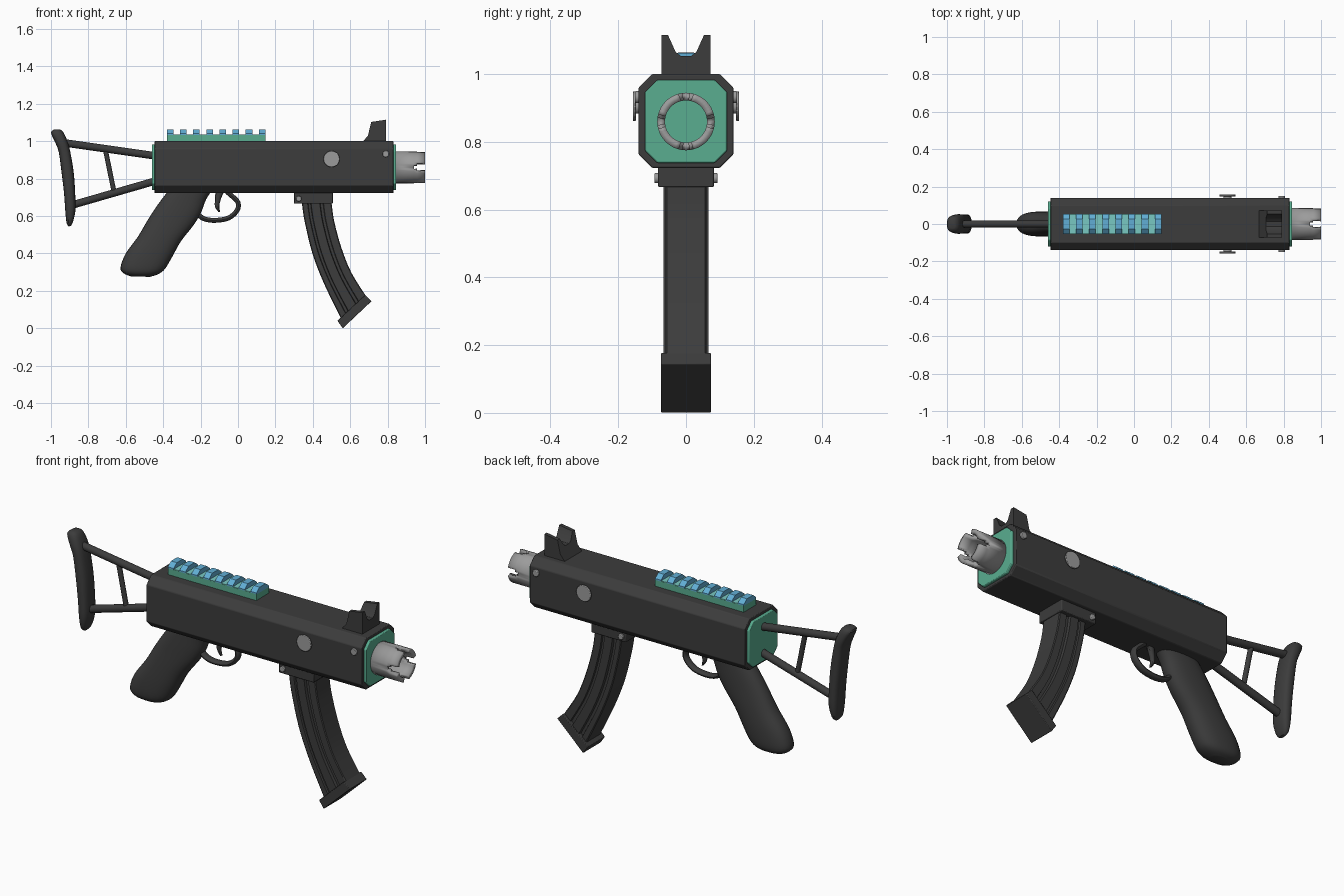
import bpy, bmesh, math
from mathutils import Vector

if "Cube" in bpy.data.objects:
    bpy.data.objects.remove(bpy.data.objects["Cube"])


def material(name, rgb):
    m = bpy.data.materials.new(name)
    m.diffuse_color = (*rgb, 1)
    m.use_nodes = True
    m.node_tree.nodes["Principled BSDF"].inputs["Base Color"].default_value = m.diffuse_color
    return m


DARK = material("dark grey", (0.045, 0.045, 0.045))
GREEN = material("green", (0.10, 0.42, 0.28))
BLUE = material("blue", (0.12, 0.42, 0.66))
TEAL = material("light teal", (0.19, 0.58, 0.54))
STEEL = material("steel grey", (0.33, 0.33, 0.33))


def build(name, verts, faces, mat, bevel=0):
    me = bpy.data.meshes.new(name)
    me.from_pydata(verts, [], faces)
    bm = bmesh.new()
    bm.from_mesh(me)
    bmesh.ops.recalc_face_normals(bm, faces=bm.faces)
    bm.to_mesh(me)
    bm.free()
    me.materials.append(mat)
    ob = bpy.data.objects.new(name, me)
    bpy.context.collection.objects.link(ob)
    if bevel:
        b = ob.modifiers.new("bevel", 'BEVEL')
        b.width, b.segments = bevel, 2
    return ob


def rings_to_mesh(name, rings, mat, bevel=0):
    n = len(rings[0])
    verts = [v for r in rings for v in r]
    faces = [tuple(range(n)), tuple(range(len(verts) - n, len(verts)))]
    for k in range(len(rings) - 1):
        for i in range(n):
            j = (i + 1) % n
            faces.append((k * n + i, k * n + j, k * n + n + j, k * n + n + i))
    return build(name, verts, faces, mat, bevel)


def prism_x(name, outline, x0, x1, mat, bevel=0):
    """Extrude a (y, z) outline along x."""
    return rings_to_mesh(name, [[(x, y, z) for y, z in outline] for x in (x0, x1)], mat, bevel)


def prism_y(name, outline, y0, y1, mat, bevel=0):
    """Extrude an (x, z) outline along y."""
    return rings_to_mesh(name, [[(x, y, z) for x, z in outline] for y in (y0, y1)], mat, bevel)


def disc(x, z, r, n=20):
    return [(x + r * math.cos(2 * math.pi * i / n), z + r * math.sin(2 * math.pi * i / n)) for i in range(n)]


def octagon(w, z0, z1, c):
    half = [(w - c, z0), (w, z0 + c), (w, z1 - c), (w - c, z1)]
    return half + [(-y, z) for y, z in reversed(half)]


def oval(n=20, e=1.0):
    def p(v):
        return math.copysign(abs(v) ** e, v)
    return [(p(math.cos(2 * math.pi * i / n)), p(math.sin(2 * math.pi * i / n))) for i in range(n)]


def smooth(rows, n=4):
    """Catmull-Rom interpolation between rows of numbers."""
    out = []
    for k in range(len(rows) - 1):
        a, b, c, d = (rows[max(0, min(len(rows) - 1, k + o))] for o in (-1, 0, 1, 2))
        for s in range(n):
            t = s / n
            out.append([0.5 * (2 * q + (r - p) * t + (2 * p - 5 * q + 4 * r - w) * t * t
                               + (3 * q - p - 3 * r + w) * t ** 3) for p, q, r, w in zip(a, b, c, d)])
    return out + [list(rows[-1])]


def loft(name, rows, section, mat):
    """Rows: rear x, z, front x, z, half width."""
    rings = []
    for ax, az, bx, bz, w in rows:
        rings.append([((ax + bx) / 2 + s * (bx - ax) / 2, w * t, (az + bz) / 2 + s * (bz - az) / 2)
                      for s, t in section])
    return rings_to_mesh(name, rings, mat)


def tube(name, path, r, mat, width=None):
    rows = []
    for i, p in enumerate(path):
        d = Vector(path[min(i + 1, len(path) - 1)]) - Vector(path[max(i - 1, 0)])
        d.normalize()
        rows.append((p[0] + d.y * r, p[1] - d.x * r, p[0] - d.y * r, p[1] + d.x * r, width or r))
    return loft(name, rows, oval(16), mat)


# Receiver and end plates
prism_x("receiver", octagon(0.14, 0.723, 1.0, 0.04), -0.447, 0.832, DARK, 0.004)
for name, a, b in (("front_plate", 0.825, 0.846), ("rear_plate", -0.461, -0.44)):
    prism_x(name, octagon(0.121, 0.738, 0.983, 0.036), a, b, GREEN, 0.004)

# Muzzle tube with four tapered notches
N, xs = 48, (0.835, 0.94, 0.957, 1.0)
verts = [(x, 0.085 * math.cos(2 * math.pi * (i - 0) / N), 0.86 + 0.085 * math.sin(2 * math.pi * i / N))
         for x in xs for i in range(N)]
faces = []
for k in range(3):
    for i in range(N):
        cut = min((i + 0.5) % 12, 12 - (i + 0.5) % 12)
        if cut < (0, 1, 2)[k]:
            continue
        j = (i + 1) % N
        faces.append((k * N + i, k * N + j, k * N + N + j, k * N + N + i))
muzzle = build("muzzle", verts, faces, STEEL)
bm = bmesh.new()
bm.from_mesh(muzzle.data)
f = next(iter(bm.faces))
c = f.calc_center_median() - Vector((0, 0, 0.86))
if f.normal.dot(Vector((0, c.y, c.z))) < 0:
    bmesh.ops.reverse_faces(bm, faces=bm.faces)
    bm.to_mesh(muzzle.data)
bm.free()
sol = muzzle.modifiers.new("wall", 'SOLIDIFY')
sol.thickness, sol.offset = 0.023, -1

# Top rail: base, floor plate and teeth
prism_x("rail_base", [(-0.053, 0.995), (0.053, 0.995), (0.053, 1.034), (-0.053, 1.034)], -0.38, 0.146, GREEN)
prism_x("rail_floor", [(-0.052, 1.033), (0.052, 1.033), (0.052, 1.037), (-0.052, 1.037)], -0.379, 0.145, TEAL)
for i in range(8):
    x = -0.38 + i * 0.0702
    prism_x(f"rail_tooth_{i + 1}", [(-0.053, 1.033), (0.053, 1.033), (0.053, 1.041), (0.026, 1.062),
                                    (-0.026, 1.062), (-0.053, 1.041)], x, x + 0.035, BLUE)

# Front sight: notched outline with a sloping rear face
half = [(0.073, 0.995), (0.073, 1.03), (0.073, 1.115), (0.053, 1.115), (0.03, 1.064), (0.014, 1.053)]
outline = half + [(-y, z) for y, z in reversed(half)]


def sight_back(z):
    return 0.665 if z < 1.0 else 0.695 if z < 1.04 else 0.705 if z < 1.1 else 0.712


rings_to_mesh("front_sight", [[(sight_back(z), y, z - (0.012 if z > 1.1 else 0)) for y, z in outline],
                              [(0.79, y, z) for y, z in outline]], DARK)

# Side knobs and pins, both sides
for s, side in ((-1, "near"), (1, "far")):
    prism_y(f"knob_stem_{side}", disc(0.5, 0.905, 0.022), s * 0.13, s * 0.15, STEEL)
    prism_y(f"knob_{side}", disc(0.5, 0.905, 0.044), s * 0.148, s * 0.157, STEEL, 0.003)
    prism_y(f"receiver_pin_{side}", disc(0.79, 0.932, 0.018), s * 0.13, s * 0.151, STEEL, 0.003)
    prism_y(f"collar_pin_{side}", disc(0.325, 0.693, 0.015), s * 0.07, s * 0.093, STEEL, 0.003)

# Magazine collar, curved magazine with side ribs, base plate
prism_y("magazine_collar", [(0.3, 0.73), (0.3, 0.666), (0.507, 0.666), (0.507, 0.73)], -0.082, 0.082, DARK, 0.004)
side = [(-1, 0.94), (-0.94, 1), (-0.62, 1), (-0.58, 0.86), (-0.42, 0.86), (-0.38, 1.1), (0.2, 1.1),
        (0.24, 0.86), (0.42, 0.86), (0.46, 1), (0.94, 1), (1, 0.94)]
mag = [(0.34, 0.70, 0.497, 0.70, 0.06), (0.345, 0.64, 0.503, 0.648, 0.06), (0.36, 0.553, 0.516, 0.565, 0.06),
       (0.40, 0.393, 0.553, 0.43, 0.06), (0.4625, 0.233, 0.607, 0.296, 0.06), (0.552, 0.05, 0.69, 0.164, 0.06)]
loft("magazine", smooth(mag, 4), side + [(s, -t) for s, t in reversed(side)], DARK)
prism_y("magazine_base", [(0.532, 0.04), (0.56, 0.0), (0.714, 0.145), (0.68, 0.178)], -0.074, 0.074, DARK, 0.003)

# Grip
grip = [(-0.36, 0.75, -0.13, 0.75, 0.055), (-0.40, 0.70, -0.17, 0.69, 0.056), (-0.44, 0.645, -0.197, 0.62, 0.058),
        (-0.485, 0.575, -0.235, 0.555, 0.06), (-0.535, 0.49, -0.305, 0.465, 0.064),
        (-0.60, 0.40, -0.35, 0.385, 0.067), (-0.628, 0.325, -0.39, 0.318, 0.065),
        (-0.61, 0.293, -0.425, 0.29, 0.054), (-0.57, 0.277, -0.47, 0.275, 0.03)]
loft("grip", smooth(grip, 4), oval(24, 0.8), DARK)

# Trigger guard and trigger
guard = [(-0.25, 0.655), (-0.22, 0.615), (-0.18, 0.585), (-0.12, 0.577), (-0.05, 0.59), (-0.005, 0.63),
         (0.0, 0.672), (-0.03, 0.705), (-0.06, 0.73)]
tube("trigger_guard", smooth(guard, 4), 0.013, DARK, 0.02)
trig = [(-0.12, 0.74, -0.07, 0.74, 0.014), (-0.123, 0.69, -0.088, 0.70, 0.014),
        (-0.123, 0.65, -0.1, 0.655, 0.012), (-0.105, 0.622, -0.095, 0.62, 0.008)]
loft("trigger", smooth(trig, 4), oval(12), DARK)

# Skeleton stock: rods, brace and butt pad
tube("stock_upper_rod", [(-0.45, 0.923), (-0.92, 0.99)], 0.02, DARK)
tube("stock_lower_rod", [(-0.45, 0.785), (-0.9, 0.655)], 0.02, DARK)
tube("stock_brace", [(-0.708, 0.95), (-0.663, 0.73)], 0.013, DARK)
butt = [(-0.985, 1.062, -0.955, 1.064, 0.024), (-1.0, 1.045, -0.935, 1.05, 0.042),
        (-0.978, 0.995, -0.912, 1.0, 0.052), (-0.958, 0.94, -0.897, 0.945, 0.052),
        (-0.943, 0.83, -0.878, 0.83, 0.052), (-0.93, 0.72, -0.87, 0.71, 0.052),
        (-0.923, 0.62, -0.869, 0.63, 0.05), (-0.916, 0.562, -0.882, 0.57, 0.038),
        (-0.905, 0.544, -0.893, 0.548, 0.018)]
loft("butt_pad", smooth(butt, 3), oval(20, 0.75), DARK)

# Smooth shading with sharp edges kept
for ob in bpy.context.scene.objects:
    ob.select_set(True)
    bpy.context.view_layer.objects.active = ob
bpy.ops.object.shade_smooth_by_angle(angle=math.radians(30))
